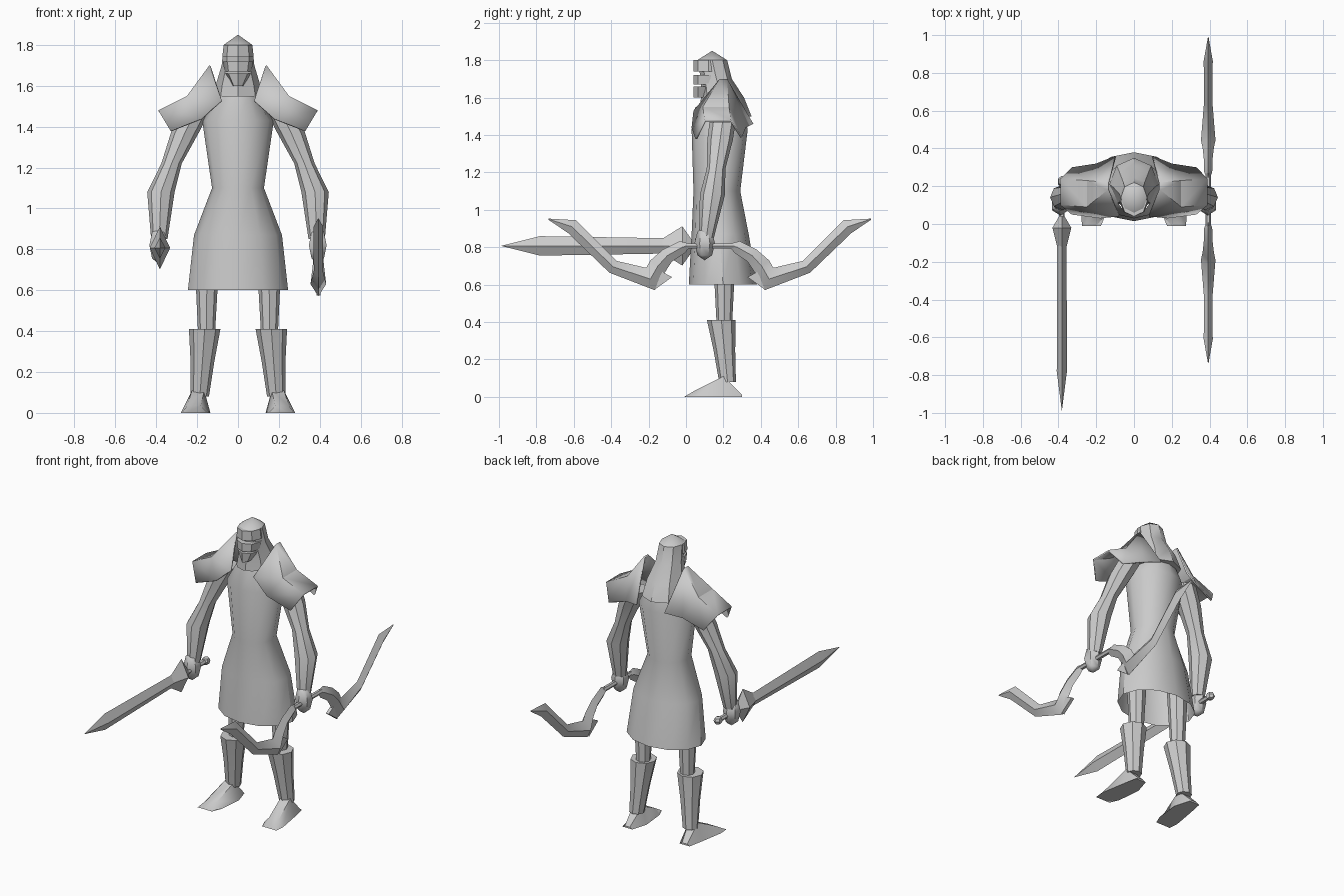
import bpy, bmesh, math
from mathutils import Vector

cube = bpy.data.objects.get("Cube")
if cube:
    bpy.data.objects.remove(cube, do_unlink=True)

SHADE = 0.6
grey = bpy.data.materials.new("plain_grey")
grey.use_nodes = True
grey.diffuse_color = (SHADE, SHADE, SHADE, 1)
grey.node_tree.nodes["Principled BSDF"].inputs["Base Color"].default_value = grey.diffuse_color


def finish(name, bm, angle):
    """Turn a bmesh into a shaded, coloured object."""
    bmesh.ops.remove_doubles(bm, verts=bm.verts, dist=0.001)
    bmesh.ops.recalc_face_normals(bm, faces=bm.faces)
    mesh = bpy.data.meshes.new(name)
    bm.to_mesh(mesh)
    bm.free()
    mesh.materials.append(grey)
    part = bpy.data.objects.new(name, mesh)
    bpy.context.collection.objects.link(part)
    bpy.ops.object.select_all(action='DESELECT')
    part.select_set(True)
    bpy.context.view_layer.objects.active = part
    bpy.ops.object.shade_smooth_by_angle(angle=math.radians(angle))
    return part


def loft(name, rows, closed=True, caps=True, side=1, angle=40):
    """Skin equal-length rows of points; side=-1 mirrors them in x."""
    bm = bmesh.new()
    rings = [[bm.verts.new((x * side, y, z)) for x, y, z in row] for row in rows]
    for lower, upper in zip(rings, rings[1:]):
        corners = list(zip(lower, upper))
        following = corners[1:] + corners[:1] if closed else corners[1:]
        for (a, b), (c, d) in zip(corners, following):
            bm.faces.new((a, c, d, b))
    if caps:
        bm.faces.new(rings[0])
        bm.faces.new(rings[-1])
    return finish(name, bm, angle)


def ellipse(centre, across, along, sides):
    """Ring of points around a centre, spanned by two half-axes."""
    centre, across, along = Vector(centre), Vector(across), Vector(along)
    turns = [math.tau * i / sides for i in range(sides)]
    return [centre + across * math.cos(t) + along * math.sin(t) for t in turns]


def trunk(name, rows, sides=8, caps=True):
    """Centred body part; each row is height, half width, front and back."""
    loft(name, [ellipse((0, (front + back) / 2, z), (half, 0, 0),
                        (0, (back - front) / 2, 0), sides)
                for z, half, front, back in rows], caps=caps)


def limb(name, rows, side, start, lean=0):
    """Round limb; each row is x, height and radius, y = start + lean * height."""
    loft(name, [ellipse((x, start + lean * z, z), (r, 0, 0), (0, r, 0), 8)
                for x, z, r in rows], side=side)


def rod(name, x, z, rows, sides):
    """Straight bar along y; each row is y, half width and half height."""
    loft(name, [ellipse((x, y, z), (wide, 0, 0), (0, 0, tall), sides)
                for y, wide, tall in rows], angle=20)


def lump(name, centre, size):
    """Low-poly ellipsoid."""
    bm = bmesh.new()
    bmesh.ops.create_uvsphere(bm, u_segments=6, v_segments=4, radius=1)
    bmesh.ops.scale(bm, vec=size, verts=bm.verts)
    bmesh.ops.translate(bm, vec=centre, verts=bm.verts)
    finish(name, bm, angle=40)


# Tunic with a flared skirt, open at the hem
trunk("tunic", [(0.6, 0.245, 0.015, 0.38), (0.87, 0.215, 0.03, 0.335),
                (1.1, 0.127, 0.04, 0.29), (1.43, 0.175, 0.03, 0.33),
                (1.55, 0.1, 0.05, 0.3)], sides=12, caps=False)

# Hood narrowing from the shoulders to the crown
trunk("hood", [(1.5, 0.13, 0.07, 0.35), (1.6, 0.11, 0.08, 0.31),
               (1.7, 0.08, 0.08, 0.245), (1.8, 0.07, 0.06, 0.22),
               (1.85, 0, 0.14, 0.14)])

# Face armour: stacked bands separated by slits
for name, bottom, top, low_half, high_half in (
        ("helmet_brim", 1.74, 1.8, 0.077, 0.07),
        ("nose_plate", 1.67, 1.72, 0.066, 0.074),
        ("chin_guard", 1.6, 1.66, 0.03, 0.066)):
    trunk(name, [(bottom, low_half, 0.04, 0.2), (top, high_half, 0.04, 0.2)])

for side, label in ((1, "left_"), (-1, "right_")):
    # Winged shoulder plate: front edge, ridge and back edge, from neck outwards
    plate = []
    for front, ridge, back, spread in (
            ((0.08, 0.04, 1.53), (0.14, 0.2, 1.7), (0.1, 0.36, 1.46), 0.02),
            ((0.18, 0.03, 1.44), (0.25, 0.16, 1.55), (0.2, 0.32, 1.44), 0.07),
            ((0.33, 0.05, 1.38), (0.39, 0.17, 1.48), (0.33, 0.3, 1.39), 0.07)):
        shift = Vector((0, spread, 0))
        plate.append([front, Vector(ridge) - shift, Vector(ridge) + shift, back])
    shell = loft(label + "shoulder_plate", plate, closed=False, caps=False,
                 side=side, angle=25)
    shell.modifiers.new("thickness", 'SOLIDIFY').thickness = 0.01

    # Arm with a flared cuff, and a fist
    limb(label + "arm", [(0.385, 0.85, 0.04), (0.377, 1.08, 0.067), (0.325, 1.22, 0.05),
                         (0.26, 1.37, 0.068), (0.21, 1.47, 0.07)],
         side, start=-0.01, lean=0.14)
    lump(label + "hand", (0.39 * side, 0.1, 0.82), (0.05, 0.055, 0.09))

    # Leg and tall boot
    limb(label + "leg", [(0.154, 0.36, 0.04), (0.152, 0.75, 0.06)], side, start=0.205)
    limb(label + "boot", [(0.187, 0.08, 0.045), (0.174, 0.25, 0.058), (0.163, 0.41, 0.077)],
         side, start=0.23, lean=-0.1)

    # Wedge foot from toe to heel
    foot = []
    for y, x, half, height in ((-0.01, 0.225, 0.05, 0), (0.05, 0.215, 0.065, 0.035),
                               (0.2, 0.195, 0.06, 0.11), (0.3, 0.2, 0.035, 0.01)):
        crown = half / 2
        foot.append([(x - half, y, 0), (x + half, y, 0),
                     (x + crown, y, height), (x - crown, y, height)])
    loft(label + "foot", foot, side=side)

# Sword pointing forward from the right hand
SWORD_X, GRIP_Z = -0.382, 0.807
rod("sword_blade", SWORD_X, GRIP_Z,
    [(-0.99, 0, 0), (-0.78, 0.027, 0.052), (-0.05, 0.025, 0.04)], sides=4)
rod("sword_guard", SWORD_X, GRIP_Z,
    [(-0.14, 0.02, 0.03), (-0.02, 0.05, 0.105), (0.04, 0.015, 0.02)], sides=4)
rod("sword_grip", SWORD_X, GRIP_Z, [(0, 0.015, 0.015), (0.21, 0.015, 0.015)], sides=6)
lump("sword_pommel", (SWORD_X, 0.225, GRIP_Z), (0.025, 0.03, 0.025))

# Bow in the left hand: straight grip and two matching limbs
BOW_X, BOW_MIDDLE = 0.393, 0.127
rod("bow_grip", BOW_X, GRIP_Z, [(-0.01, 0.015, 0.015), (0.27, 0.015, 0.015)], sides=6)

# Limb centreline from tip to grip: y, z and half depth
curve = [(-0.735, 0.95, 0.003), (-0.61, 0.91, 0.04), (-0.39, 0.695, 0.037),
         (-0.19, 0.63, 0.064), (-0.15, 0.7, 0.05), (-0.1, 0.755, 0.04),
         (-0.02, 0.8, 0.035), (0.01, 0.807, 0.015)]
path = [Vector((0, y, z)) for y, z, depth in curve]
steps = [(b - a).normalized() for a, b in zip(path, path[1:])]
tangents = [(a + b).normalized() for a, b in zip(steps[:1] + steps, steps + steps[-1:])]
across = Vector((1, 0, 0))
outline = [ellipse(point, across * depth * 0.6, tangent.cross(across) * depth, 4)
           for point, tangent, (y, z, depth) in zip(path, tangents, curve)]

# Barb at the bend of each limb
spike = [(-0.165, 0.575), (-0.075, 0.64), (-0.13, 0.67)]
barb = [[(x, y, z) for y, z in spike] for x in (-0.01, 0.01)]


def on_bow(rows, flip):
    """Move rows to the bow, reflecting the rear half about the grip."""
    return [[(BOW_X + x, 2 * BOW_MIDDLE - y if flip else y, z) for x, y, z in row]
            for row in rows]


for label, flip in (("front_", False), ("rear_", True)):
    loft(label + "bow_limb", on_bow(outline, flip), angle=50)
    loft(label + "bow_barb", on_bow(barb, flip), angle=20)
